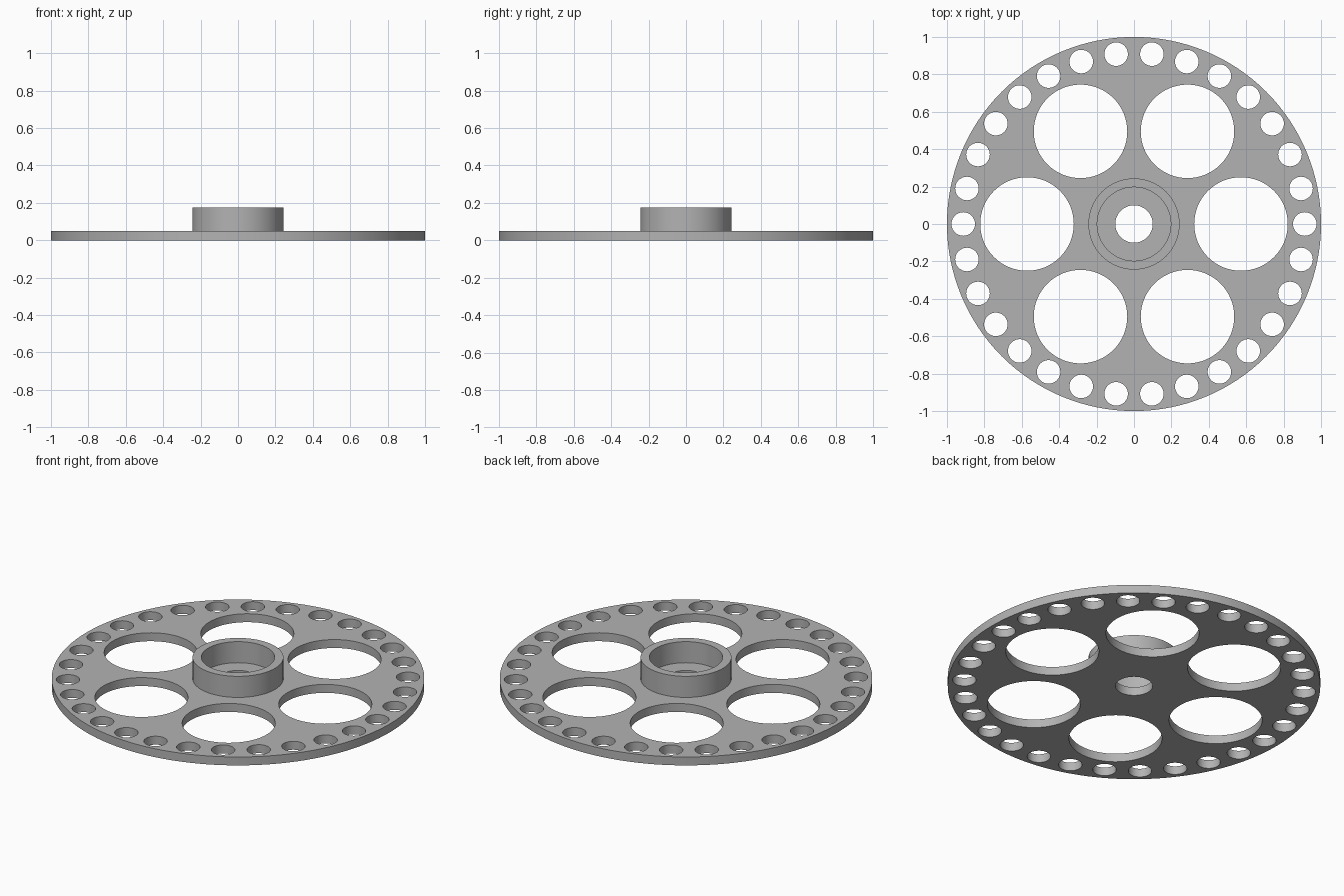
import bpy, bmesh
from math import sin, cos, tau, radians

cube = bpy.data.objects.get("Cube")
if cube:
    bpy.data.objects.remove(cube, do_unlink=True)

grey = bpy.data.materials.new("plain grey")
grey.use_nodes = True
grey.diffuse_color = (0.45, 0.45, 0.45, 1)
grey.node_tree.nodes["Principled BSDF"].inputs["Base Color"].default_value = grey.diffuse_color


def circle(radius, segments, distance=0, angle=0):
    """Points of a circle whose centre lies at a polar position."""
    cx, cy = distance * cos(angle), distance * sin(angle)
    return [(cx + radius * cos(tau * i / segments),
             cy + radius * sin(tau * i / segments)) for i in range(segments)]


def extruded_profile(name, loops, bottom, top):
    """Fill the outer loop minus its holes and extrude it from bottom to top."""
    curve = bpy.data.curves.new(name + "_profile", 'CURVE')
    curve.dimensions = '2D'
    curve.fill_mode = 'BOTH'
    curve.extrude = (top - bottom) / 2
    for loop in loops:
        spline = curve.splines.new('POLY')
        spline.points.add(len(loop) - 1)
        for point, (x, y) in zip(spline.points, loop):
            point.co = (x, y, 0, 1)
        spline.use_cyclic_u = True
    source = bpy.data.objects.new(name + "_profile", curve)
    bpy.context.collection.objects.link(source)
    bpy.context.view_layer.update()
    evaluated = source.evaluated_get(bpy.context.evaluated_depsgraph_get())
    mesh = bpy.data.meshes.new_from_object(evaluated)
    bpy.data.objects.remove(source, do_unlink=True)

    # Weld caps to walls and move into place
    bm = bmesh.new()
    bm.from_mesh(mesh)
    bmesh.ops.remove_doubles(bm, verts=bm.verts, dist=0.0001)
    bmesh.ops.recalc_face_normals(bm, faces=bm.faces)
    bmesh.ops.translate(bm, verts=bm.verts, vec=(0, 0, (top + bottom) / 2))
    bm.to_mesh(mesh)
    bm.free()
    mesh.materials.clear()
    mesh.materials.append(grey)

    obj = bpy.data.objects.new(name, mesh)
    bpy.context.collection.objects.link(obj)
    bpy.ops.object.select_all(action='DESELECT')
    obj.select_set(True)
    bpy.context.view_layer.objects.active = obj
    bpy.ops.object.shade_smooth_by_angle(angle=radians(30))
    return obj


# Disc with an axle hole, six large windows and a ring of small rim holes
disc = [circle(1, 128), circle(0.1, 48)]
disc += [circle(0.25, 64, 0.572, tau * i / 6) for i in range(6)]
disc += [circle(0.063, 32, 0.913, tau * i / 30) for i in range(30)]
extruded_profile("perforated_disc", disc, 0, 0.05)

# Raised hub collar, seated slightly into the disc
extruded_profile("hub_collar", [circle(0.244, 72), circle(0.197, 72)], 0.04, 0.175)
